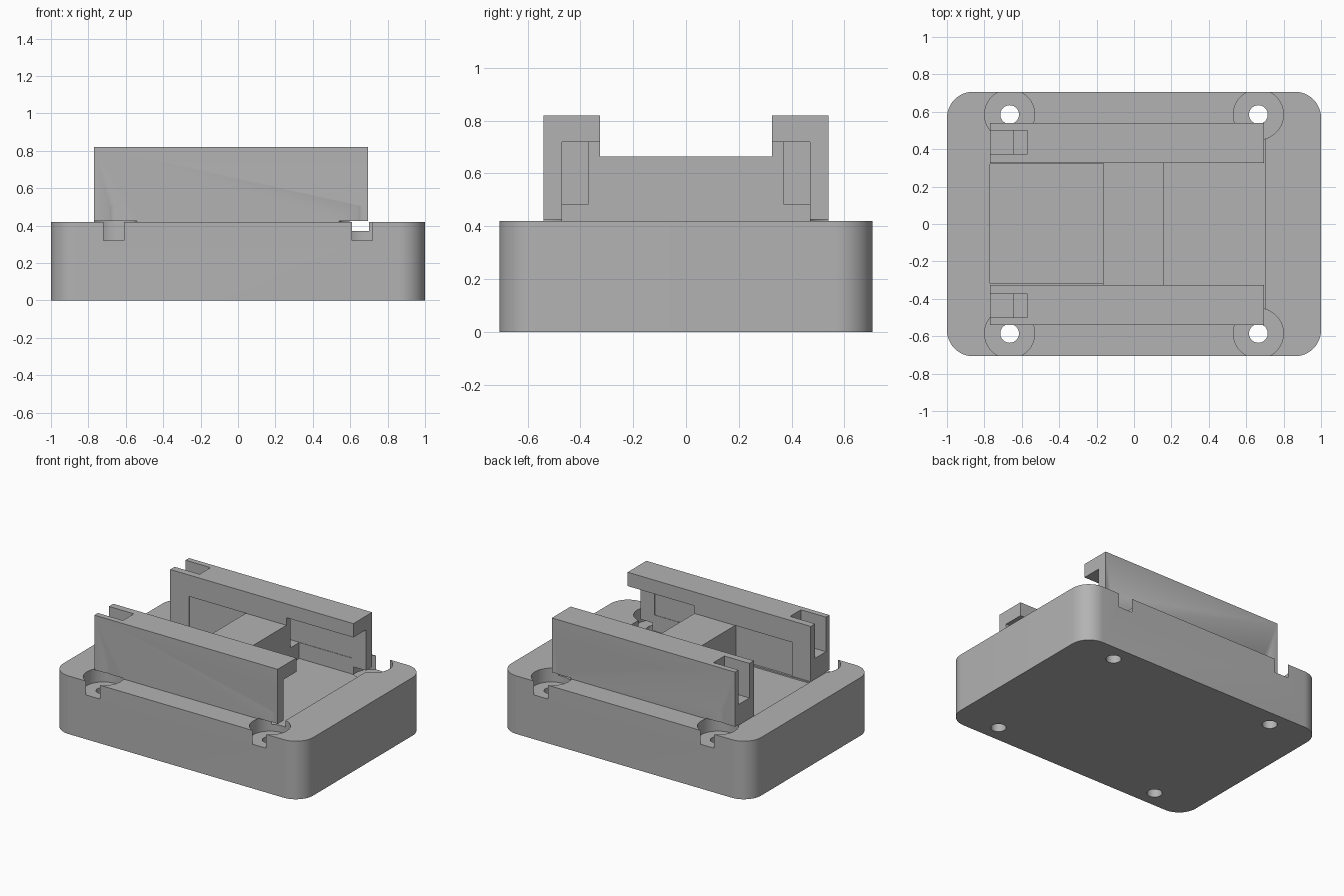
import bpy, bmesh
from mathutils import Matrix

cube = bpy.data.objects.get("Cube")
if cube:
    bpy.data.objects.remove(cube, do_unlink=True)

grey = bpy.data.materials.new("plain grey")
grey.use_nodes = True
COLOUR = (0.45, 0.45, 0.45, 1)
grey.diffuse_color = COLOUR
grey.node_tree.nodes["Principled BSDF"].inputs["Base Color"].default_value = COLOUR


def finish(name, bm):
    mesh = bpy.data.meshes.new(name)
    bm.to_mesh(mesh)
    bm.free()
    mesh.materials.append(grey)
    obj = bpy.data.objects.new(name, mesh)
    bpy.context.collection.objects.link(obj)
    return obj


def box(name, x, y, z, radius=0):
    """Box from (min, max) ranges, with optional rounded upright edges."""
    bm = bmesh.new()
    bmesh.ops.create_cube(bm, size=1)
    for v in bm.verts:
        v.co = [r[0] + (c + 0.5) * (r[1] - r[0]) for c, r in zip(v.co, (x, y, z))]
    if radius:
        upright = [e for e in bm.edges if abs(e.verts[0].co.z - e.verts[1].co.z) > 0.1]
        bmesh.ops.bevel(bm, geom=upright, offset=radius, segments=12,
                        profile=0.5, affect='EDGES')
    return finish(name, bm)


def cylinder(name, x, y, radius, z):
    bm = bmesh.new()
    bmesh.ops.create_cone(bm, cap_ends=True, segments=48, radius1=radius, radius2=radius,
                          depth=z[1] - z[0],
                          matrix=Matrix.Translation((x, y, sum(z) / 2)))
    return finish(name, bm)


def select_only(obj):
    bpy.ops.object.select_all(action='DESELECT')
    obj.select_set(True)
    bpy.context.view_layer.objects.active = obj


def cut(obj, cutters):
    select_only(obj)
    for c in cutters:
        c.hide_render = True
        mod = obj.modifiers.new("cut", 'BOOLEAN')
        mod.operation = 'DIFFERENCE'
        mod.solver = 'EXACT'
        mod.object = c
        bpy.ops.object.modifier_apply(modifier=mod.name)


def span(side, a, b):
    return tuple(sorted((side * a, side * b)))


TOP = 0.42      # deck height of the base
FLOOR = 0.37    # sunken floor

# Base plate with rounded corners
base = box("base", (-1, 1), (-0.707, 0.707), (0, TOP), radius=0.14)

# Screw holes and counterbores
screw_cutters = []
for x in (-0.665, 0.665):
    for y in (-0.585, 0.585):
        screw_cutters.append(cylinder("hole_cutter", x, y, 0.05, (-0.1, 0.505)))
        screw_cutters.append(cylinder("bore_cutter", x, y, 0.134, (0.32, 0.425)))

# Sunken floors on both sides of the centre block
floor_cutters = [
    box("floor_cutter", (0.16, 0.70), (-0.47, 0.47), (FLOOR, 0.6)),
    box("shallow_floor_cutter", (-0.77, -0.165), (-0.318, 0.322), (0.41, 0.6)),
]
cut(base, screw_cutters + floor_cutters)

# Centre block between the rails
box("centre_block", (-0.165, 0.16), (-0.333, 0.333), (FLOOR, 0.665))

# Mirrored rails with overhanging lip, inner channel and forked end
rails = []
rail_cutters = []
for side, name in ((-1, "front_rail"), (1, "back_rail")):
    rail = box(name, (-0.77, 0.695), span(side, 0.325, 0.54), (TOP, 0.82))
    cutters = [
        box("lip_cutter", (0.16, 0.8), span(side, 0.2, 0.47), (0.3, 0.72)),
        box("channel_cutter", (-0.5, 0.58), span(side, 0.37, 0.473), (0.485, 0.72)),
        box("groove_cutter", (-0.62, -0.165), span(side, 0.2, 0.333), (0.3, 0.665)),
        box("slot_cutter", (-0.9, -0.645), span(side, 0.375, 0.5), (0.57, 0.9)),
        box("slot_step_cutter", (-0.66, -0.57), span(side, 0.375, 0.5), (0.59, 0.9)),
    ]
    cut(rail, cutters + screw_cutters)
    rails.append(rail)
    rail_cutters += cutters

for helper in screw_cutters + floor_cutters + rail_cutters:
    bpy.data.objects.remove(helper, do_unlink=True)

# Smooth the round walls, keep hard edges
for obj in [base] + rails:
    select_only(obj)
    bpy.ops.object.shade_smooth_by_angle()
